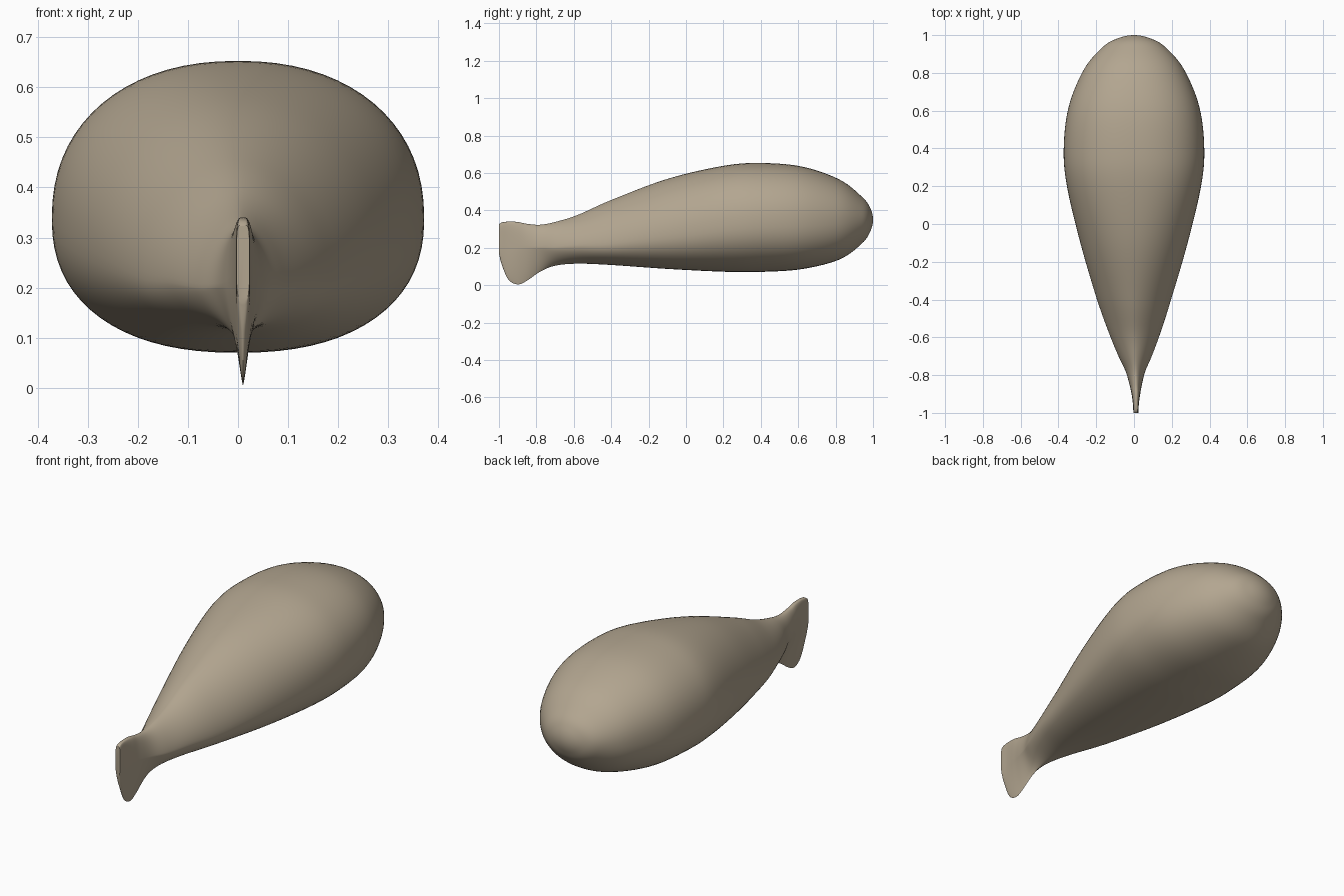
import bpy
import bmesh
from math import cos, sin, pi, copysign
from mathutils import Vector

default = bpy.data.objects.get("Cube")
if default:
    bpy.data.objects.remove(default, do_unlink=True)

SIDES = 72
STEPS = 7

# Key cross-sections from the tail fin to the rounded end:
# y, half width, top, bottom, height of widest point, upper and lower roundness
KEYS = [
    (-1, .013, .325, .17, .24, 5, 3),
    (-.985, .014, .335, .11, .22, 5, 2),
    (-.95, .016, .34, .03, .21, 4, 1.6),
    (-.9, .023, .338, .004, .2, 3, 1.2),
    (-.85, .033, .328, .024, .2, 2.2, 1.1),
    (-.78, .052, .323, .072, .2, 1.8, 1.1),
    (-.7, .088, .338, .104, .2, 1.7, 1.4),
    (-.58, .135, .375, .115, .21, 1.7, 1.8),
    (-.4, .196, .455, .108, .22, 1.8, 2.1),
    (-.1, .284, .568, .087, .27, 2, 2.3),
    (.2, .355, .638, .072, .32, 2.2, 2.3),
    (.4, .372, .653, .071, .34, 2.2, 2.3),
    (.62, .346, .634, .086, .345, 2.2, 2.3),
    (.82, .264, .565, .137, .35, 2.1, 2.2),
    (.94, .162, .473, .222, .35, 2, 2),
    (.985, .08, .413, .287, .35, 2, 2),
    (1, 0, .35, .35, .35, 2, 2),
]


def smooth_sections(keys):
    """Pass a smooth curve through all section values."""
    y, w, top, bottom, *rest = keys[-2]
    rows = [Vector(k) for k in [keys[0], *keys, (y, -w, bottom, top, *rest)]]
    for a, b, c, d in zip(rows, rows[1:], rows[2:], rows[3:]):
        for i in range(STEPS):
            t = i / STEPS
            yield b + (c - a) * (t / 2) + (a * 2 - b * 5 + c * 4 - d) * (t * t / 2) \
                + (b * 3 - a - c * 3 + d) * (t ** 3 / 2)


def power(value, exponent):
    return copysign(abs(value) ** exponent, value)


def section_ring(bm, section):
    """Draw one rounded section across the body."""
    y, w, top, bottom, mid, upper, lower = section
    offset = .01 * min(1, max(0, -y - .4) * 2)
    ring = []
    for i in range(SIDES):
        angle = 2 * pi * i / SIDES
        c, s = cos(angle), sin(angle)
        n = upper if s >= 0 else lower
        height = top - mid if s >= 0 else mid - bottom
        x = offset + w * power(c, 2 / n)
        ring.append(bm.verts.new((x, y, mid + height * power(s, 2 / n))))
    return ring


# Body and tail fin as one continuous skin
bm = bmesh.new()
rings = [section_ring(bm, s) for s in smooth_sections(KEYS)]
for a, b in zip(rings, rings[1:]):
    for i in range(SIDES):
        j = (i + 1) % SIDES
        bm.faces.new((a[i], a[j], b[j], b[i]))

# Flat front edge of the fin and the closed round end
bm.faces.new(rings[0])
tip = bm.verts.new((0, 1, .35))
for i in range(SIDES):
    bm.faces.new((rings[-1][i], rings[-1][(i + 1) % SIDES], tip))
bmesh.ops.recalc_face_normals(bm, faces=bm.faces)

mesh = bpy.data.meshes.new("tapered_body")
bm.to_mesh(mesh)
bm.free()
body = bpy.data.objects.new("tapered_body", mesh)
bpy.context.collection.objects.link(body)

# Warm clay colour
clay = bpy.data.materials.new("warm_clay")
clay.use_nodes = True
colour = (.45, .38, .28, 1)
clay.diffuse_color = colour
clay.node_tree.nodes["Principled BSDF"].inputs["Base Color"].default_value = colour
mesh.materials.append(clay)

bpy.context.view_layer.objects.active = body
body.select_set(True)
bpy.ops.object.shade_smooth_by_angle(angle=.9)
